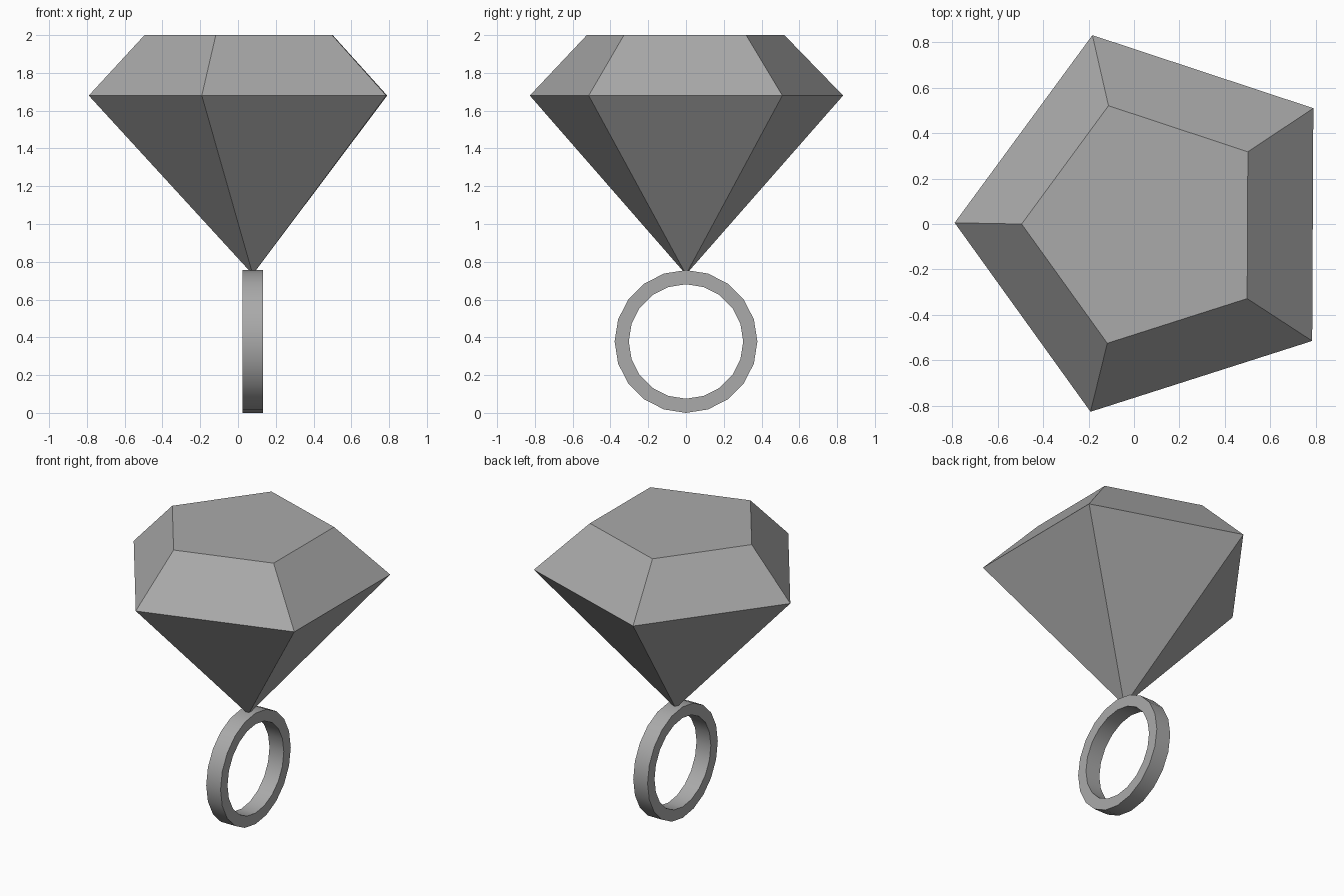
import bpy
import bmesh
import math

cube = bpy.data.objects.get("Cube")
if cube:
    bpy.data.objects.remove(cube, do_unlink=True)

GREY = (0.4, 0.4, 0.4, 1.0)
grey = bpy.data.materials.new("plain_grey")
grey.use_nodes = True
grey.diffuse_color = GREY
grey.node_tree.nodes["Principled BSDF"].inputs["Base Color"].default_value = GREY


def finish(bm, name):
    """Turn a bmesh into a named grey object."""
    bmesh.ops.recalc_face_normals(bm, faces=bm.faces)
    mesh = bpy.data.meshes.new(name)
    bm.to_mesh(mesh)
    bm.free()
    mesh.materials.append(grey)
    obj = bpy.data.objects.new(name, mesh)
    bpy.context.collection.objects.link(obj)
    return obj


def bridge(bm, a, b):
    """Join two closed loops of equal length with quads."""
    n = len(a)
    for i in range(n):
        j = (i + 1) % n
        bm.faces.new((a[i], a[j], b[j], b[i]))


# Five-sided gem: flat table, sloping crown, pointed pavilion
bm = bmesh.new()


def pentagon(cx, cy, z, radius):
    turn = math.pi - 0.005
    angles = [turn + math.tau * i / 5 for i in range(5)]
    return [bm.verts.new((cx + radius * math.cos(a), cy + radius * math.sin(a), z))
            for a in angles]


table = pentagon(0.055, -0.003, 2.0, 0.55)
girdle = pentagon(0.082, 0.001, 1.68, 0.872)
tip = bm.verts.new((0.078, 0.0, 0.733))
bm.faces.new(table)
bridge(bm, table, girdle)
for i in range(5):
    bm.faces.new((girdle[i], girdle[(i + 1) % 5], tip))
finish(bm, "gem")

# Ring band: a rectangular section swept round the x axis
bm = bmesh.new()
SIDES, OUTER, INNER = 20, 0.378, 0.303


def hoop(x, radius):
    angles = [math.tau * i / SIDES for i in range(SIDES)]
    return [bm.verts.new((x, radius * math.sin(a), OUTER + radius * math.cos(a)))
            for a in angles]


loops = [hoop(0.025, OUTER), hoop(0.133, OUTER), hoop(0.133, INNER), hoop(0.025, INNER)]
for k in range(4):
    bridge(bm, loops[k], loops[(k + 1) % 4])
band = finish(bm, "ring_band")

# Smooth the band's curved walls, keeping its rims sharp
bpy.ops.object.select_all(action='DESELECT')
band.select_set(True)
bpy.context.view_layer.objects.active = band
bpy.ops.object.shade_smooth_by_angle(angle=math.radians(30))
